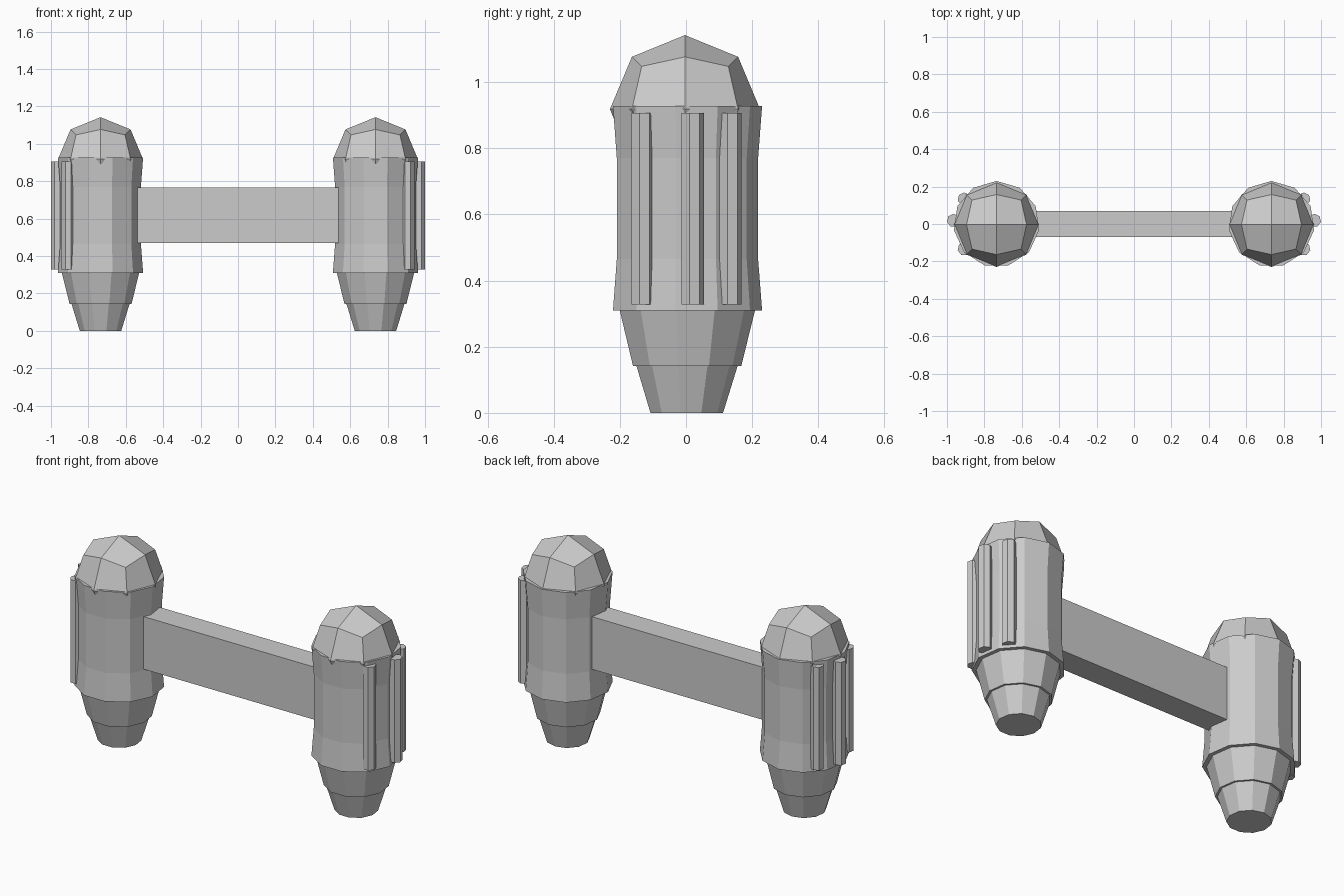
import bpy, bmesh, math

if "Cube" in bpy.data.objects:
    bpy.data.objects.remove(bpy.data.objects["Cube"])


def make_object(name, bm, loc=(0, 0, 0)):
    bmesh.ops.recalc_face_normals(bm, faces=bm.faces)
    mesh = bpy.data.meshes.new(name)
    bm.to_mesh(mesh)
    bm.free()
    ob = bpy.data.objects.new(name, mesh)
    ob.location = loc
    bpy.context.collection.objects.link(ob)
    return ob


def lathe(name, profile, sides, loc):
    """Capped faceted solid from (radius, z) pairs, first corner on +y."""
    bm = bmesh.new()
    rings = []
    for r, z in profile:
        angles = [2 * math.pi * k / sides for k in range(sides)]
        rings.append([bm.verts.new((r * math.sin(a), r * math.cos(a), z)) for a in angles])
    for low, high in zip(rings, rings[1:]):
        for i in range(sides):
            j = (i + 1) % sides
            bm.faces.new((low[i], low[j], high[j], high[i]))
    bm.faces.new(rings[0])
    bm.faces.new(rings[-1])
    return make_object(name, bm, loc)


def dome(name, loc, radius, height):
    """Cube subdivided once and pushed out to a sphere."""
    bm = bmesh.new()
    bmesh.ops.create_cube(bm, size=2)
    bmesh.ops.subdivide_edges(bm, edges=bm.edges[:], cuts=1, use_grid_fill=True)
    for v in bm.verts:
        n = v.co.normalized()
        v.co = (n.x * radius, n.y * radius, n.z * height)
    return make_object(name, bm, loc)


POD_X = 0.735
for side, s in (("left", -1), ("right", 1)):
    pos = (s * POD_X, 0, 0)
    # Waisted main body
    lathe(side + "_pod_body", [(0.23, 0.31), (0.218, 0.465), (0.218, 0.77), (0.23, 0.927)], 11, pos)
    # Stepped tapering base
    lathe(side + "_upper_taper", [(0.167, 0.142), (0.21, 0.315)], 11, pos)
    lathe(side + "_lower_taper", [(0.112, 0.0), (0.157, 0.145)], 11, pos)
    # Faceted cap
    dome(side + "_cap", (s * POD_X, -0.003, 0.918), 0.227, 0.224)
    # Outer vertical rods
    for i, (x, y) in enumerate(((0.908, -0.133), (0.965, 0.019), (0.908, 0.133))):
        lathe(f"{side}_rod_{i + 1}", [(0.0355, 0.328), (0.0355, 0.906)], 7, (s * x, y, 0))

# Connecting crossbar
bm = bmesh.new()
bmesh.ops.create_cube(bm, size=1)
bmesh.ops.scale(bm, vec=(1.1, 0.14, 0.295), verts=bm.verts)
make_object("crossbar", bm, (0, 0, 0.6175))
